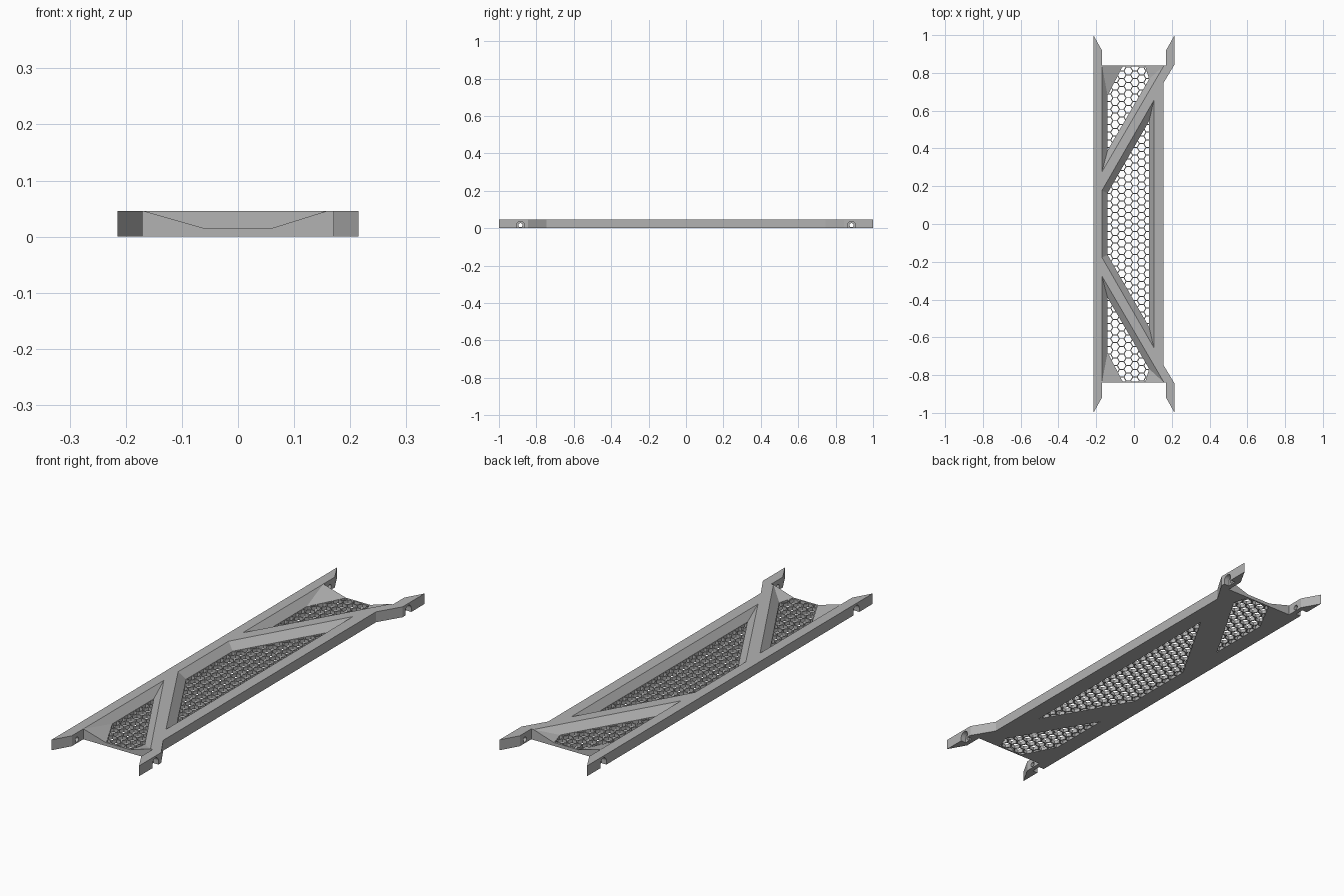
import bpy, bmesh, math
from mathutils import Vector

if "Cube" in bpy.data.objects:
    bpy.data.objects.remove(bpy.data.objects["Cube"], do_unlink=True)

HEIGHT, FLOOR, END = 0.046, 0.015, 0.84
grey = bpy.data.materials.new("plain_grey")
grey.use_nodes = True
grey.diffuse_color = (0.45, 0.45, 0.45, 1)
grey.node_tree.nodes["Principled BSDF"].inputs["Base Color"].default_value = grey.diffuse_color


def make_object(name, bm):
    bmesh.ops.recalc_face_normals(bm, faces=bm.faces)
    mesh = bpy.data.meshes.new(name)
    bm.to_mesh(mesh)
    bm.free()
    mesh.materials.append(grey)
    obj = bpy.data.objects.new(name, mesh)
    bpy.context.collection.objects.link(obj)
    return obj


def extrude_up(bm, height):
    up = bmesh.ops.extrude_face_region(bm, geom=bm.faces[:])
    moved = [v for v in up["geom"] if isinstance(v, bmesh.types.BMVert)]
    bmesh.ops.translate(bm, vec=(0, 0, height), verts=moved)


def cut(target, bm, name):
    cutter = make_object(name, bm)
    cutter.hide_render = True
    mod = target.modifiers.new(name, "BOOLEAN")
    mod.operation, mod.solver, mod.object = "DIFFERENCE", "EXACT", cutter
    bpy.context.view_layer.objects.active = target
    bpy.ops.object.modifier_apply(modifier=name)
    bpy.data.objects.remove(cutter, do_unlink=True)


def flip(points):
    return [(x, -y) for x, y in reversed(points)]


# Frame outline: back half, mirrored to the front
half = [(0.155, 0.745), (0.215, 0.845), (0.215, 1), (0.17, 0.92), (0.17, END),
        (-0.17, END), (-0.17, 0.92), (-0.215, 1)]
bm = bmesh.new()
bm.faces.new([bm.verts.new((x, y, 0)) for x, y in half + flip(half)])
extrude_up(bm, HEIGHT)
frame = make_object("truss_frame", bm)

# Sloped pockets: rim outline at the top, floor outline at the bottom
middle_rim = [(-0.17, -0.177), (0.105, -0.655), (0.105, 0.655), (-0.17, 0.177)]
middle_floor = [(-0.14, -0.163), (0.08, -0.545), (0.08, 0.545), (-0.14, 0.163)]
end_rim = [(-0.17, 0.275), (0.16, END + 0.0005), (-0.17, END + 0.0005)]
end_floor = [(-0.14, 0.39), (0.08, 0.767), (0.06, END + 0.0005),
             (-0.06, END + 0.0005), (-0.14, 0.68)]
pockets = [(middle_rim, middle_floor), (end_rim, end_floor),
           (flip(end_rim), flip(end_floor))]
for rim, floor in pockets:
    bm = bmesh.new()
    for outline, z in ((rim, HEIGHT + 0.0003), (floor, FLOOR)):
        for x, y in outline:
            bm.verts.new((x, y, z))
    bmesh.ops.convex_hull(bm, input=bm.verts[:])
    cut(frame, bm, "pocket_cutter")

# Honeycomb openings, trimmed to each pocket floor
PITCH, WALL = 0.0405, 0.005
radius = (PITCH - WALL) / math.sqrt(3)
column_step = PITCH * math.sqrt(3) / 2
for rim, floor in pockets:
    bm = bmesh.new()
    for col in range(-6, 7):
        for row in range(-22, 23):
            cx, cy = col * column_step - 0.03, (row + col % 2 / 2) * PITCH
            bm.faces.new([bm.verts.new((cx + radius * math.cos(k * math.pi / 3),
                                        cy + radius * math.sin(k * math.pi / 3), -0.01))
                          for k in range(6)])
    edge_limit = END - 0.006
    trim = [(x, max(-edge_limit, min(edge_limit, y))) for x, y in floor]
    for a, b in zip(trim, trim[1:] + trim[:1]):
        outward = Vector((b[1] - a[1], a[0] - b[0], 0))
        bmesh.ops.bisect_plane(bm, geom=bm.verts[:] + bm.edges[:] + bm.faces[:],
                               plane_co=(*a, 0), plane_no=outward, clear_outer=True)
    slivers = [f for f in bm.faces if f.calc_area() < 0.00002]
    bmesh.ops.delete(bm, geom=slivers, context="FACES")
    extrude_up(bm, 0.03)
    cut(frame, bm, "honeycomb_cutter")


# Screw holes with arched recesses open below, on the outside of each prong
def arch_prism(x0, x1, y, z, r, bottom):
    bm = bmesh.new()
    outline = [(y + r * math.cos(k * math.pi / 12), z + r * math.sin(k * math.pi / 12))
               for k in range(13 if bottom else 24)]
    if bottom:
        outline += [(y - r, -0.01), (y + r, -0.01)]
    bm.faces.new([bm.verts.new((x0, py, pz)) for py, pz in outline])
    up = bmesh.ops.extrude_face_region(bm, geom=bm.faces[:])
    bmesh.ops.translate(bm, vec=(x1 - x0, 0, 0),
                        verts=[v for v in up["geom"] if isinstance(v, bmesh.types.BMVert)])
    return bm


for side in (-1, 1):
    for y in (-0.885, 0.885):
        cut(frame, arch_prism(side * 0.19, side * 0.25, y, 0.016, 0.021, True), "recess_cutter")
        cut(frame, arch_prism(side * 0.15, side * 0.25, y, 0.016, 0.011, False), "hole_cutter")
